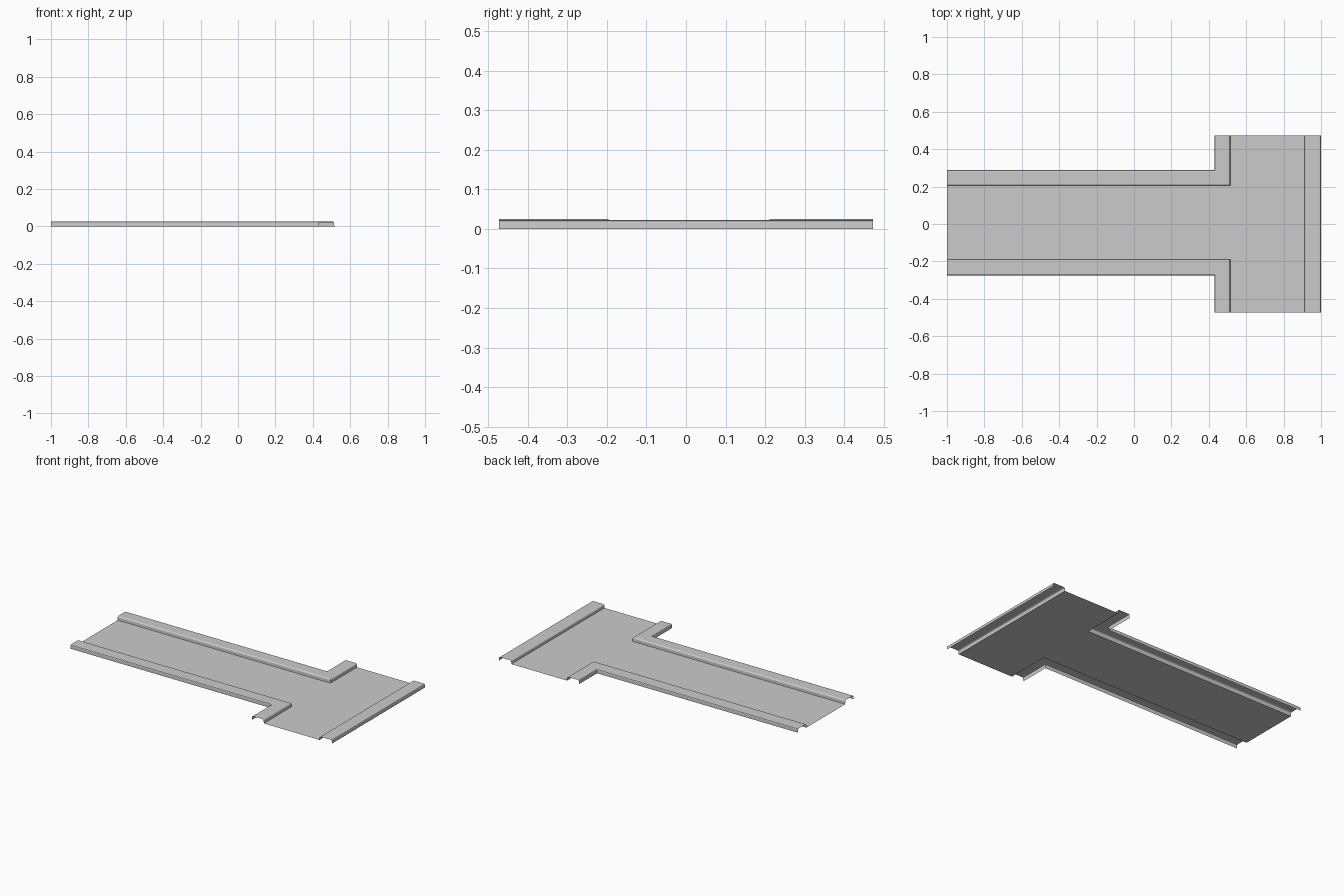
import bpy, bmesh

if "Cube" in bpy.data.objects:
    bpy.data.objects.remove(bpy.data.objects["Cube"])

W = 0.085          # kerb width
YMIN, YMAX = -0.473, 0.473


def make(name, verts, faces):
    bm = bmesh.new()
    vs = [bm.verts.new(v) for v in verts]
    for f in faces:
        face = bm.faces.new([vs[i] for i in f])
        face.normal_update()
        # open sheets: outward sides face up or away from the hollow below
        if face.normal.z < -1e-6:
            face.normal_flip()
    me = bpy.data.meshes.new(name)
    bm.to_mesh(me)
    bm.free()
    ob = bpy.data.objects.new(name, me)
    bpy.context.collection.objects.link(ob)
    return ob


def profile(h):
    # hollow arch: outer wall, bevelled top, inner wall (offset, height)
    return [(0, 0), (0.001, h - 0.006), (0.003, h - 0.002), (0.008, h), (W - 0.009, h),
            (W - 0.004, h - 0.002), (W - 0.001, h - 0.006), (W, 0)]


def kerb(name, path, h):
    # path(d) gives the mitred kerb line at distance d from the outer edge
    prof = profile(h)
    rows = [[(x, y, z) for x, y in path(d)] for d, z in prof]
    n = len(rows[0])
    verts = [v for r in rows for v in r]
    faces = [(i * n + j, i * n + j + 1, (i + 1) * n + j + 1, (i + 1) * n + j)
             for i in range(len(rows) - 1) for j in range(n - 1)]
    return make(name, verts, faces)


# Flat T-shaped road surface
yl, yh, xi, xo = -0.19, 0.205, 0.515, 0.912
make("road_surface",
     [(-1, yl, 0), (xi, yl, 0), (xi, YMIN, 0), (xo, YMIN, 0),
      (xo, YMAX, 0), (xi, YMAX, 0), (xi, yh, 0), (-1, yh, 0)],
     [(0, 1, 6, 7), (1, 2, 3, 4, 5, 6)])

# Two L-shaped kerbs around the inside corners
kerb("corner_kerb_back",
     lambda d: [(-1, yh + W - d), (xi - W + d, yh + W - d), (xi - W + d, YMAX)], 0.025)
kerb("corner_kerb_front",
     lambda d: [(-1, yl - W + d), (xi - W + d, yl - W + d), (xi - W + d, YMIN)], 0.025)

# Straight kerb along the closed side
kerb("straight_kerb", lambda d: [(xo + W + 0.003 - d * (W + 0.003) / W, YMIN),
                                 (xo + W + 0.003 - d * (W + 0.003) / W, YMAX)], 0.0225)
